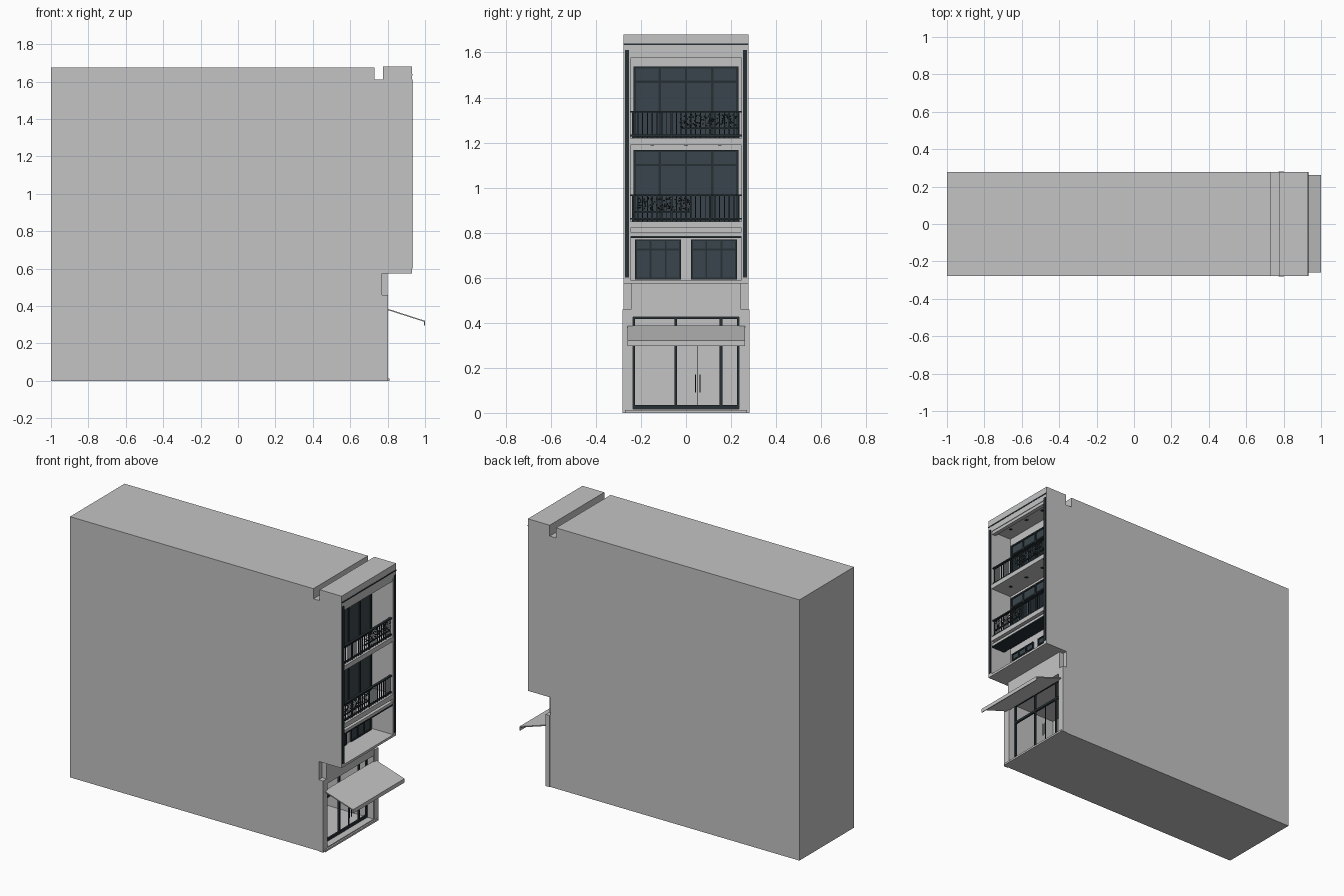
import bpy, bmesh, random
from mathutils import Vector

random.seed(4)
if "Cube" in bpy.data.objects:
    bpy.data.objects.remove(bpy.data.objects["Cube"])


def material(name, rgb):
    m = bpy.data.materials.new(name)
    m.use_nodes = True
    m.diffuse_color = (*rgb, 1)
    m.node_tree.nodes["Principled BSDF"].inputs["Base Color"].default_value = (*rgb, 1)
    return m


WALL = material("light grey render", (0.55, 0.55, 0.55))
GLASS = material("dark slate glass", (0.042, 0.06, 0.072))
METAL = material("black metal", (0.02, 0.03, 0.035))


def finish(name, bm, mat):
    bmesh.ops.recalc_face_normals(bm, faces=bm.faces)
    mesh = bpy.data.meshes.new(name)
    bm.to_mesh(mesh)
    bm.free()
    mesh.materials.append(mat)
    ob = bpy.data.objects.new(name, mesh)
    bpy.context.collection.objects.link(ob)
    return ob


def boxes(name, spans, mat):
    """One object from boxes given as (x0, x1, y0, y1, z0, z1)."""
    bm = bmesh.new()
    for x0, x1, y0, y1, z0, z1 in spans:
        vs = bmesh.ops.create_cube(bm, size=1)["verts"]
        for v in vs:
            v.co = Vector((x1 if v.co.x > 0 else x0, y1 if v.co.y > 0 else y0,
                           z1 if v.co.z > 0 else z0))
    return finish(name, bm, mat)


def extrude_profile(name, points, y0, y1, mat):
    bm = bmesh.new()
    face = bm.faces.new([bm.verts.new((x, y0, z)) for x, z in points])
    new = bmesh.ops.extrude_face_region(bm, geom=[face])["geom"]
    bmesh.ops.translate(bm, vec=(0, y1 - y0, 0),
                        verts=[g for g in new if isinstance(g, bmesh.types.BMVert)])
    return finish(name, bm, mat)


def both(x0, x1, y0, y1, z0, z1):
    return [(x0, x1, y0, y1, z0, z1), (x0, x1, -y1, -y0, z0, z1)]


# Building shell: side outline with roof gap and overhanging upper floors
shell = extrude_profile("building_shell", [
    (-1, 0), (0.8, 0), (0.8, 0.575), (0.93, 0.575), (0.93, 1.68), (0.775, 1.68),
    (0.775, 1.61), (0.73, 1.61), (0.73, 1.675), (-1, 1.675)], -0.277, 0.277, WALL)

# Balcony recesses, shop room, corner notches and parapet groove
BACK, SIDE = 0.78, 0.247
cuts = [(BACK, 1, -SIDE, SIDE, 0.59, 0.82),
        (BACK, 1, -SIDE, SIDE, 0.85, 1.19),
        (BACK, 1, -SIDE, SIDE, 1.22, 1.595),
        (0.45, 1, -0.235, 0.235, 0.018, 0.425)]
cuts += both(0.77, 0.85, 0.245, 0.4, 0.46, 0.575)
cutter = boxes("shell_cutter", cuts, WALL)
cutter.hide_render = True
mod = shell.modifiers.new("recesses", "BOOLEAN")
mod.operation, mod.solver, mod.object = "DIFFERENCE", "EXACT", cutter
bpy.context.view_layer.objects.active = shell
bpy.ops.object.modifier_apply(modifier=mod.name)
bpy.data.objects.remove(cutter)

# Facade trim
boxes("parapet_line", [(0.925, 0.932, -0.277, 0.277, 1.632, 1.64)], METAL)
boxes("fin_strips", both(0.925, 0.934, 0.254, 0.271, 0.6, 1.61), METAL)
boxes("corner_pilasters", both(0.772, 0.802, 0.24, 0.282, 0, 0.46), WALL)
boxes("entrance_step", [(0.75, 0.81, -0.27, 0.27, 0, 0.012)], WALL)
boxes("ceiling_beams", [(0.9, 0.926, -SIDE, SIDE, 1.575, 1.6),
                        (0.83, 0.926, -SIDE, SIDE, 0.785, 0.802)], WALL)
boxes("ledge_edge", [(0.83, 0.928, -SIDE, SIDE, 0.777, 0.785)], METAL)


def glazing(name, x, y0, y1, z0, z1, uprights, rails, t=0.008):
    """Dark pane with outer frame, uprights and rails."""
    boxes(name + "_glass", [(x - 0.004, x + 0.004, y0, y1, z0, z1)], GLASS)
    bars = [(x, x + 0.01, y - t / 2, y + t / 2, z0, z1)
            for y in (y0 + t / 2, *uprights, y1 - t / 2)]
    bars += [(x, x + 0.01, y0, y1, z - t / 2, z + t / 2)
             for z in (z0 + t / 2, *rails, z1 - t / 2)]
    boxes(name + "_frame", bars, METAL)


# First floor windows
for label, y0, y1 in (("right", -0.226, -0.022), ("left", 0.022, 0.226)):
    w = y1 - y0
    glazing(label + "_window", BACK, y0, y1, 0.592, 0.77,
            [y0 + w / 3, y0 + w * 2 / 3], [0.725])


# Balcony railing with uneven balusters and a flower box panel
def railing(name, floor, flower_y0, flower_y1):
    x, top = 0.915, floor + 0.117
    bars = [(x - 0.008, x + 0.008, -SIDE, SIDE, top - 0.004, top + 0.003),
            (x - 0.005, x + 0.005, -SIDE, SIDE, floor + 0.008, floor + 0.015)]
    for i in range(23):
        y = -0.235 + i * 0.47 / 22
        t = 0.004 if i % 4 == 0 else 0.002
        bars.append((x - t, x + t, y - t, y + t, floor, top))
    bars.append((x - 0.004, x + 0.004, flower_y0, flower_y1, floor + 0.04, floor + 0.047))
    boxes(name + "_railing", bars, METAL)
    for part, mat, count, size in (("leaves", METAL, 110, 0.008), ("blossoms", WALL, 110, 0.004)):
        bm = bmesh.new()
        for _ in range(count):
            spot = Vector((x + random.uniform(-0.006, 0.012),
                           random.uniform(flower_y0, flower_y1),
                           floor + random.uniform(0.05, 0.105)))
            vs = bmesh.ops.create_icosphere(bm, subdivisions=1, radius=size / 2)["verts"]
            bmesh.ops.translate(bm, vec=spot, verts=vs)
        finish(name + "_" + part, bm, mat)


for name, floor, f0, f1 in (("second_floor", 0.85, -0.23, 0.02),
                            ("third_floor", 1.22, -0.025, 0.23)):
    glazing(name + "_door", BACK, -0.232, 0.232, floor, floor + 0.318,
            [-0.116, 0, 0.116], [floor + 0.25], 0.01)
    railing(name, floor, f0, f1)

# Ceiling lights
boxes("ceiling_lights", [(0.85, 0.866, y - 0.008, y + 0.008, z - 0.004, z + 0.001)
                         for z in (1.19, 1.595) for y in (-0.15, 0, 0.15)], METAL)

# Shopfront frame with transom, posts and door handles
X = 0.75
posts = [(X - 0.006, X + 0.006, y - t, y + t, 0.018, 0.425)
         for y, t in ((-0.231, 0.004), (-0.045, 0.006), (0.155, 0.006), (0.231, 0.004))]
posts.append((X - 0.004, X + 0.004, 0.051, 0.054, 0.018, 0.3))
posts += [(X - 0.006, X + 0.006, -0.235, 0.235, z0, z1)
          for z0, z1 in ((0.018, 0.034), (0.296, 0.31), (0.417, 0.425))]
posts += [(X + 0.01, X + 0.016, y - 0.002, y + 0.002, 0.09, 0.17) for y in (0.043, 0.063)]
boxes("shopfront_frame", posts, METAL)

# Sloping canopy with a drop lip
extrude_profile("canopy", [(0.795, 0.38), (0.795, 0.387), (1.0, 0.321), (1.0, 0.296),
                           (0.995, 0.296), (0.995, 0.316)], -0.26, 0.262, WALL)
